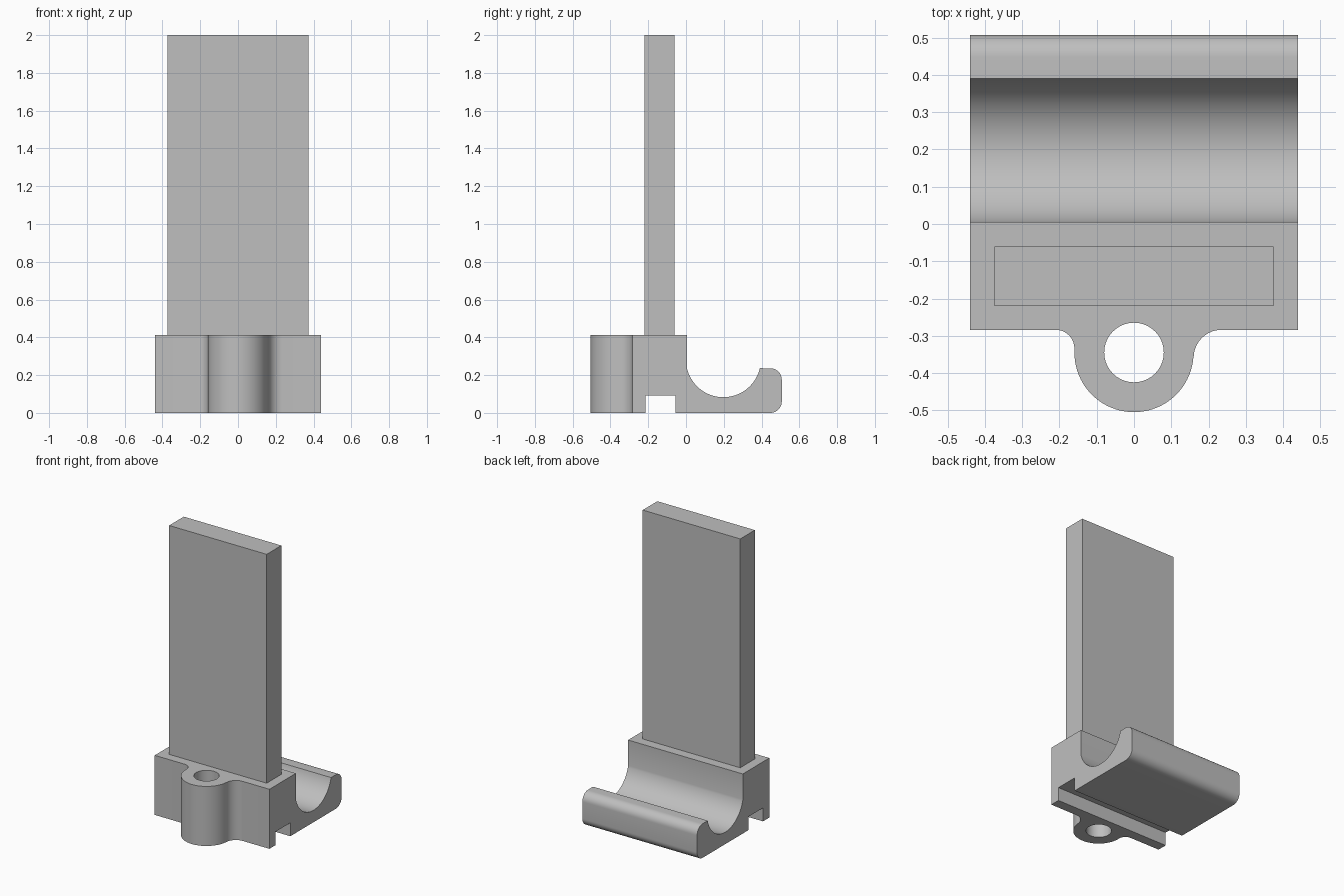
import bpy
import bmesh
from math import cos, sin, radians
from mathutils import Vector

if "Cube" in bpy.data.objects:
    bpy.data.objects.remove(bpy.data.objects["Cube"], do_unlink=True)

grey = bpy.data.materials.new("plain grey")
grey.use_nodes = True
colour = (0.52, 0.52, 0.52, 1)
grey.diffuse_color = colour
grey.node_tree.nodes["Principled BSDF"].inputs["Base Color"].default_value = colour


def arc(cx, cy, r, start, end, steps):
    """Points on a circle arc, angles in degrees."""
    angles = [radians(start + (end - start) * i / steps) for i in range(steps + 1)]
    return [(cx + r * cos(a), cy + r * sin(a)) for a in angles]


def prism(name, outline, place, push):
    """Extrude a flat outline; place maps its 2D points into space."""
    bm = bmesh.new()
    face = bm.faces.new([bm.verts.new(place(u, v)) for u, v in outline])
    geom = bmesh.ops.extrude_face_region(bm, geom=[face])["geom"]
    bmesh.ops.translate(bm, vec=Vector(push),
                        verts=[g for g in geom if isinstance(g, bmesh.types.BMVert)])
    bmesh.ops.recalc_face_normals(bm, faces=bm.faces)
    mesh = bpy.data.meshes.new(name)
    bm.to_mesh(mesh)
    bm.free()
    mesh.materials.append(grey)
    obj = bpy.data.objects.new(name, mesh)
    bpy.context.collection.objects.link(obj)
    return obj


def activate(obj):
    bpy.ops.object.select_all(action="DESELECT")
    obj.select_set(True)
    bpy.context.view_layer.objects.active = obj


def carve(obj, cutter, operation):
    """Apply a boolean and discard the cutter."""
    cutter.hide_render = True
    mod = obj.modifiers.new("carve", "BOOLEAN")
    mod.operation = operation
    mod.solver = "EXACT"
    mod.object = cutter
    activate(obj)
    bpy.ops.object.modifier_apply(modifier=mod.name)
    bpy.data.objects.remove(cutter, do_unlink=True)


# Side profile: slot underneath, rounded lip and round cradle
back, top, lip, r = 0.507, 0.413, 0.236, 0.06
side = [(-0.7, 0), (-0.215, 0), (-0.215, 0.093), (-0.055, 0.093), (-0.055, 0)]
side += arc(back - r, r, r, -90, 0, 10)
side += arc(back - r, lip - r, r, 0, 90, 10)
side += arc(0.198, 0.281, 0.198, -13, -167, 40)
side += [(0.006, top), (-0.7, top)]
base = prism("clamp_base", side, lambda y, z: (-0.7, y, z), (1.4, 0, 0))

# Plan outline: block with a rounded screw lug blended in at the front
half, front, lug_y, lug_r = 0.44, -0.284, -0.345, 0.16
left_r, right_r = 0.075, 0.05
plan = [(-half, 0.7), (-half, front)]
plan += arc(-lug_r - right_r, front - right_r, right_r, 90, 0, 10)
plan += arc(0, lug_y, lug_r, 180, 360, 40)
plan += arc(lug_r + left_r, front - left_r, left_r, 180, 90, 10)
plan += [(half, front), (half, 0.7)]
carve(base, prism("plan_cutter", plan, lambda x, y: (x, y, -0.2), (0, 0, 1)), "INTERSECT")

# Screw hole through the lug
hole = arc(0, lug_y, 0.08, 0, 360, 40)[:-1]
carve(base, prism("hole_cutter", hole, lambda x, y: (x, y, -0.2), (0, 0, 1)), "DIFFERENCE")
activate(base)
bpy.ops.object.shade_smooth_by_angle(angle=radians(25))

# Upright plate
w = 0.374
plate = [(-w, -0.22), (w, -0.22), (w, -0.06), (-w, -0.06)]
prism("upright_plate", plate, lambda x, y: (x, y, top), (0, 0, 2 - top))
